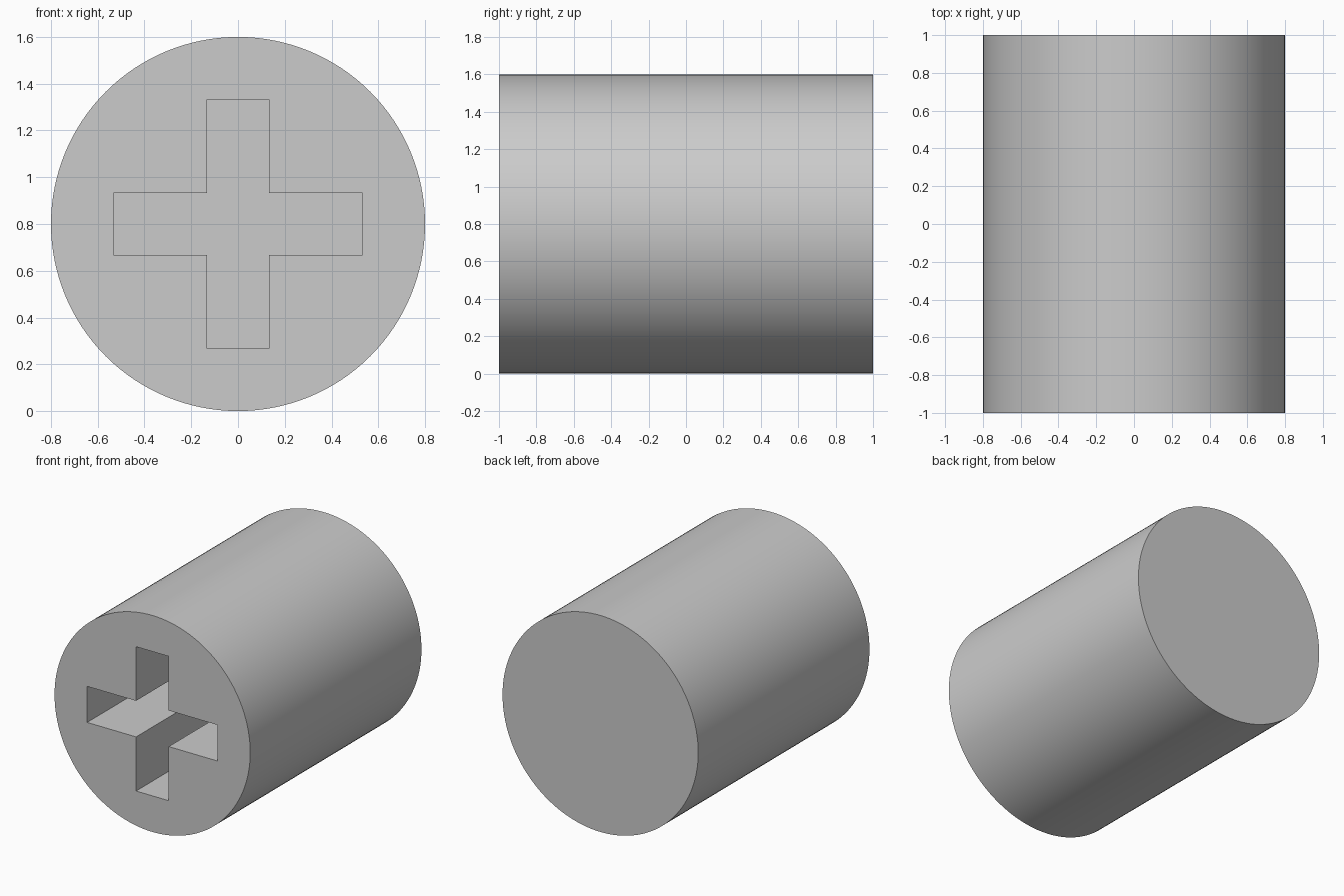
import bpy, bmesh
from math import pi, radians
from mathutils import Matrix

RADIUS, LENGTH = 0.8, 2.0
ARM_HALF_WIDTH, ARM_REACH, SLOT_DEPTH = RADIUS / 6, RADIUS * 2 / 3, 1.0

default = bpy.data.objects.get("Cube")
if default:
    bpy.data.objects.remove(default, do_unlink=True)

grey = bpy.data.materials.new("plain grey")
grey.use_nodes = True
colour = (0.6, 0.6, 0.6, 1)
grey.diffuse_color = colour
grey.node_tree.nodes["Principled BSDF"].inputs["Base Color"].default_value = colour


def add_object(name, bm):
    bmesh.ops.recalc_face_normals(bm, faces=bm.faces)
    mesh = bpy.data.meshes.new(name)
    bm.to_mesh(mesh)
    bm.free()
    mesh.materials.append(grey)
    obj = bpy.data.objects.new(name, mesh)
    obj.location.z = RADIUS
    bpy.context.collection.objects.link(obj)
    return obj


# Round body lying along y
bm = bmesh.new()
bmesh.ops.create_cone(bm, cap_ends=True, segments=128, radius1=RADIUS,
                      radius2=RADIUS, depth=LENGTH,
                      matrix=Matrix.Rotation(pi / 2, 4, "X"))
body = add_object("slotted_cylinder", bm)

# Cross-shaped cutter: one corner of the profile repeated in four quarters
bm = bmesh.new()
w, r = ARM_HALF_WIDTH, ARM_REACH
outline = []
for quarter in range(4):
    turn = Matrix.Rotation(quarter * pi / 2, 3, "Y")
    for x, z in ((r, w), (r, -w), (w, -w)):
        outline.append(bm.verts.new(turn @ Matrix.Translation((x, -LENGTH / 2 - 0.1, z)).translation))
profile = bm.faces.new(outline)
side = bmesh.ops.extrude_face_region(bm, geom=[profile], use_keep_orig=True)
moved = [v for v in side["geom"] if isinstance(v, bmesh.types.BMVert)]
bmesh.ops.translate(bm, verts=moved, vec=(0, SLOT_DEPTH + 0.1, 0))
cutter = add_object("cross_slot_cutter", bm)
cutter.hide_render = True

# Cut the blind slot into the front, then discard the cutter
cut = body.modifiers.new("cross slot", "BOOLEAN")
cut.operation = "DIFFERENCE"
cut.solver = "EXACT"
cut.object = cutter
bpy.context.view_layer.objects.active = body
body.select_set(True)
bpy.ops.object.modifier_apply(modifier=cut.name)
bpy.data.objects.remove(cutter, do_unlink=True)

# Smooth wall, crisp rims and slot edges
bpy.ops.object.select_all(action="DESELECT")
body.select_set(True)
bpy.ops.object.shade_smooth_by_angle(angle=radians(30))
